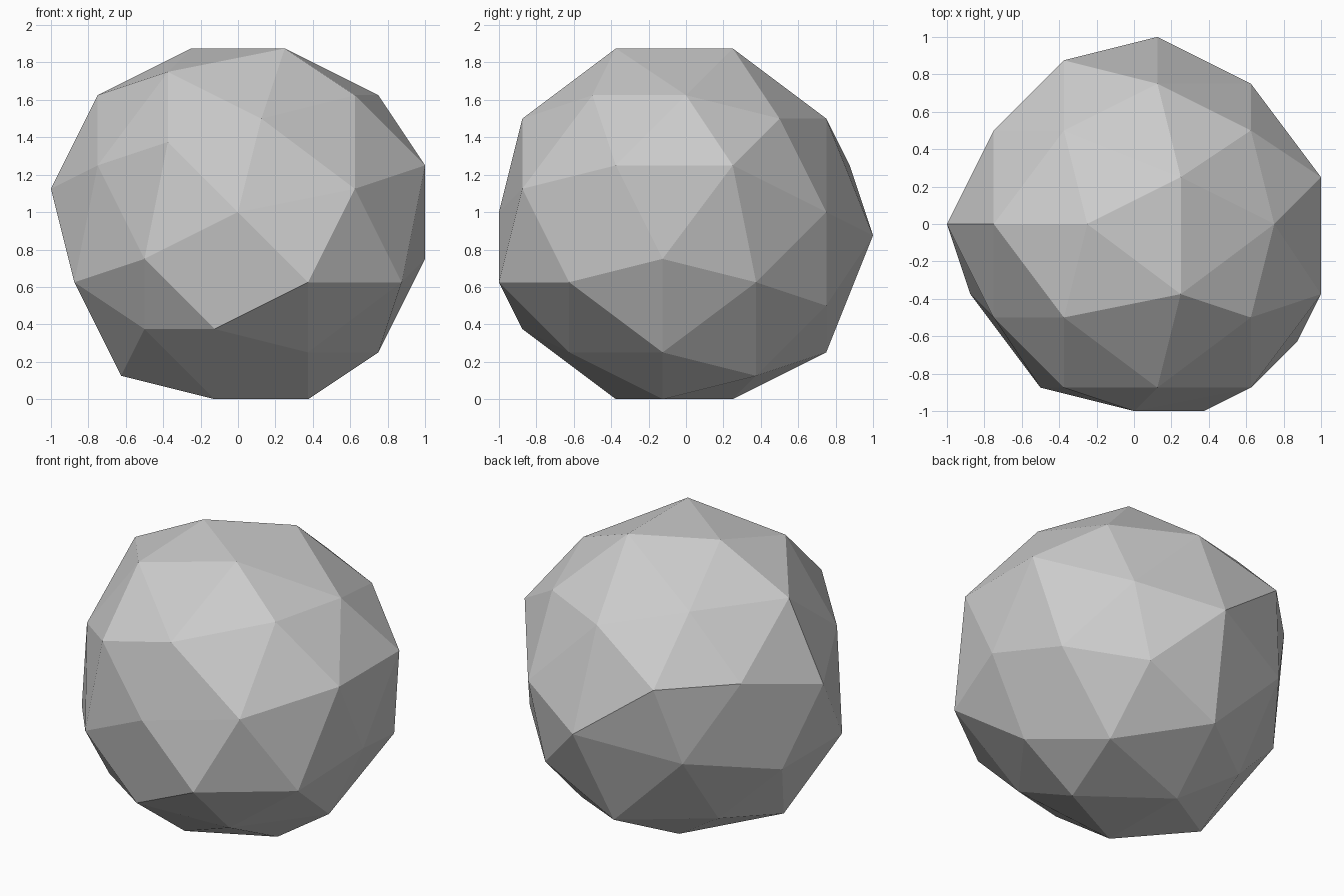
import bpy
import bmesh
from mathutils import Matrix, Vector

# Remove only the default cube
default_cube = bpy.data.objects.get("Cube")
if default_cube:
    bpy.data.objects.remove(default_cube, do_unlink=True)

GRID = 8        # snapping steps per unit
RADIUS = 8.04   # boulder radius in grid steps
CENTRE = Vector((0.36, -0.488, 7.465))
TILT = Matrix((
    (0.7671, 0.582, -0.2887),
    (-0.5849, 0.804, 0.0626),
    (0.2634, 0.1226, 0.9555),
))

# Corners that sit between two grid steps are settled explicitly
PINNED_CORNERS = [Vector(p) for p in (
    (5, -4, 13), (-4, 3, 2), (3, -8, 5), (0, -8, 8), (1, 8, 7),
    (3, -5, 2), (8, 2, 10), (-4, -7, 6), (1, -7, 12), (0, 6, 2),
)]


def make_material(name, colour):
    material = bpy.data.materials.new(name)
    material.use_nodes = True
    material.diffuse_color = colour
    shader = next(n for n in material.node_tree.nodes if n.type == 'BSDF_PRINCIPLED')
    shader.inputs["Base Color"].default_value = colour
    return material


def snap_to_grid(point):
    """Move a point to its pinned corner, or else to the nearest grid step."""
    nearest = min(PINNED_CORNERS, key=lambda corner: (corner - point).length)
    if (nearest - point).length < 1.5:
        return nearest / GRID
    return Vector([round(value) for value in point]) / GRID


# Faceted boulder: a tilted icosphere whose corners are snapped to a coarse grid
bm = bmesh.new()
bmesh.ops.create_icosphere(bm, subdivisions=2, radius=RADIUS)
for vert in bm.verts:
    vert.co = snap_to_grid(TILT @ vert.co + CENTRE)
for face in bm.faces:
    face.smooth = False
bmesh.ops.recalc_face_normals(bm, faces=bm.faces)

mesh = bpy.data.meshes.new("faceted_boulder")
bm.to_mesh(mesh)
bm.free()
mesh.materials.append(make_material("stone_grey", (0.6, 0.6, 0.6, 1)))

boulder = bpy.data.objects.new("faceted_boulder", mesh)
bpy.context.collection.objects.link(boulder)
